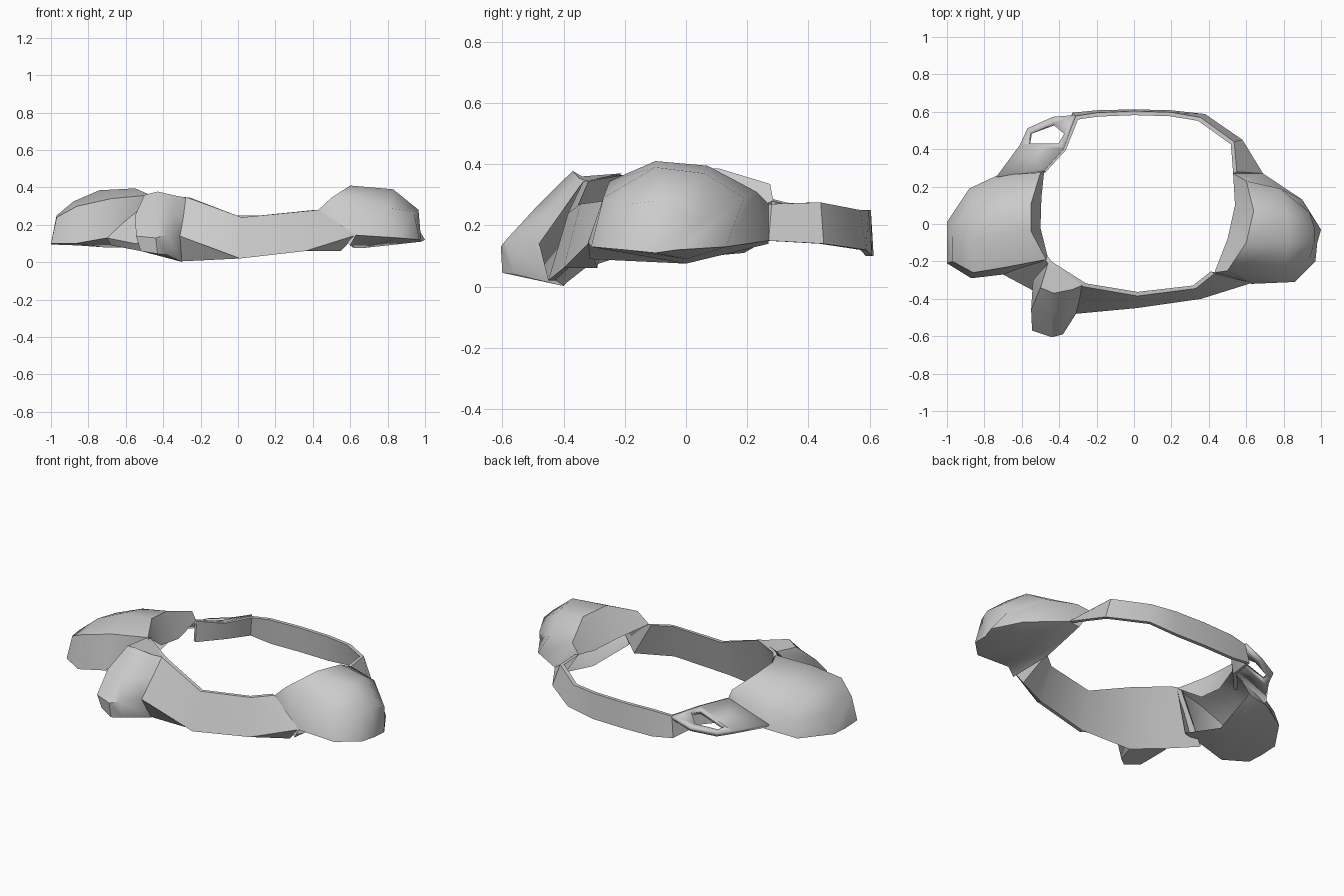
import bpy, bmesh, math


def loft(name, rows, caps=(True, True), thick=0, extra=None, angle=38):
    """Skin a list of equally long closed point rings; optionally cap and thicken."""
    bm = bmesh.new()
    vs = [[bm.verts.new(p) for p in row] for row in rows]
    n = len(rows[0])
    for a, b in zip(vs, vs[1:]):
        for i in range(n):
            j = (i + 1) % n
            bm.faces.new((a[i], a[j], b[j], b[i]))
    for ring, cap in ((vs[0], caps[0]), (vs[-1], caps[1])):
        if cap:
            bm.faces.new(ring)
    if extra:
        # extra face: indices into the first row followed by new points
        bm.faces.new([vs[0][i] for i in extra[0]] + [bm.verts.new(p) for p in extra[1]])
    bmesh.ops.recalc_face_normals(bm, faces=bm.faces[:])
    me = bpy.data.meshes.new(name)
    bm.to_mesh(me)
    bm.free()
    ob = bpy.data.objects.new(name, me)
    bpy.context.collection.objects.link(ob)
    if thick:
        m = ob.modifiers.new("thickness", 'SOLIDIFY')
        m.thickness = thick
        m.offset = 0
    bpy.context.view_layer.objects.active = ob
    ob.select_set(True)
    bpy.ops.object.shade_smooth_by_angle(angle=math.radians(angle))
    ob.select_set(False)
    return ob


def band(name, stations, t=0.022):
    """Strap from (outer bottom, outer top[, inner bottom]), thickened inward."""
    def inner(p):
        k = 1 - t / math.hypot(p[0], p[1])
        return (p[0] * k, p[1] * k, p[2])
    rows = []
    for s in stations:
        rows.append([s[0], s[1], inner(s[1]), s[2] if len(s) > 2 else inner(s[0])])
    return loft(name, rows)


# Front belt, flaring outward at its lower edge with a turned-in underside
band("front_belt", [
    ((.63, -.315, .145), (.43, -.265, .28), (.55, -.29, .06)),
    ((.36, -.40, .06), (.33, -.345, .27)),
    ((.01, -.45, .02), (.02, -.385, .24)),
    ((-.31, -.48, .14), (-.27, -.335, .345), (-.30, -.40, .005)),
    ((-.55, -.35, .10), (-.46, -.21, .365), (-.52, -.33, .06)),
    ((-.70, -.27, .13), (-.49, -.17, .35), (-.68, -.24, .09)),
])

# Back belt, its last stretch running under the bracket to the left pad
band("back_belt", [
    ((.69, .27, .15), (.55, .28, .27)),
    ((.58, .45, .14), (.535, .44, .275)),
    ((.38, .588, .12), (.355, .57, .25)),
    ((.20, .608, .10), (.20, .597, .25)),
    ((0, .613, .10), (0, .604, .25)),
    ((-.20, .608, .10), (-.20, .595, .25)),
    ((-.33, .595, .12), (-.31, .578, .24)),
    ((-.385, .42, .15), (-.38, .41, .25)),
    ((-.50, .29, .15), (-.49, .29, .28)),
])

# Right hip pad: hollow dome, rings run from the open inner rim outward
loft("right_hip_pad", [
    [(.60, -.315, .09), (.43, -.26, .28), (.50, -.08, .25), (.54, .10, .23),
     (.53, .27, .27), (.62, .27, .14), (.62, 0, .075)],
    [(.63, -.32, .145), (.50, -.25, .345), (.60, -.10, .41), (.64, .07, .395),
     (.60, .23, .31), (.69, .27, .15), (.66, 0, .075)],
    [(.86, -.31, .13), (.80, -.27, .29), (.83, -.10, .39), (.82, .06, .37),
     (.78, .19, .29), (.90, .13, .13), (.80, 0, .09)],
    [(.97, -.20, .12), (.94, -.18, .27), (.965, -.10, .28), (.965, -.02, .27),
     (.94, .06, .22), (1.0, -.03, .12), (.98, -.1, .11)],
], caps=(False, True), angle=50)

# Left hip pad: same construction
loft("left_hip_pad", [
    [(-.55, -.22, .12), (-.46, -.18, .35), (-.50, -.02, .24), (-.495, .14, .22),
     (-.48, .285, .28), (-.60, .27, .17), (-.62, 0, .08)],
    [(-.57, -.24, .13), (-.47, -.19, .36), (-.55, -.04, .395), (-.55, .11, .385),
     (-.50, .275, .335), (-.62, .27, .16), (-.65, 0, .08)],
    [(-.70, -.27, .13), (-.68, -.23, .34), (-.74, -.06, .385), (-.71, .10, .36),
     (-.70, .23, .25), (-.73, .26, .15), (-.72, 0, .08)],
    [(-.87, -.29, .10), (-.86, -.26, .30), (-.88, -.08, .325), (-.87, .08, .30),
     (-.86, .17, .20), (-.88, .19, .11), (-.86, -.03, .09)],
    [(-1.0, -.21, .10), (-.97, -.20, .24), (-.97, -.13, .25), (-.97, -.06, .25),
     (-.97, 0, .23), (-1.0, .01, .10), (-1.0, -.1, .095)],
], caps=(False, True), angle=50)

# Slanted pouch on the front belt
loft("front_pouch", [
    [(-.46, -.21, .37), (-.50, -.34, .36), (-.43, -.37, .378), (-.33, -.35, .355), (-.27, -.325, .345)],
    [(-.54, -.30, .24), (-.55, -.46, .25), (-.44, -.48, .27), (-.35, -.45, .25), (-.29, -.40, .25)],
    [(-.54, -.34, .13), (-.545, -.57, .14), (-.44, -.605, .13), (-.38, -.59, .15), (-.31, -.48, .14)],
    [(-.52, -.35, .06), (-.52, -.56, .06), (-.43, -.60, .045), (-.38, -.56, .04), (-.30, -.40, .002)],
], angle=45)

# Perforated bracket joining the back belt to the left pad
loft("rear_bracket", [
    [(-.31, .58, .235), (-.43, .57, .19), (-.565, .51, .17), (-.605, .42, .16), (-.375, .40, .245)],
    [(-.37, .48, .235), (-.43, .53, .20), (-.55, .485, .18), (-.56, .43, .18), (-.40, .43, .235)],
], caps=(False, False), thick=0.025, extra=((3, 4), [(-.48, .28, .275), (-.73, .25, .17)]))
